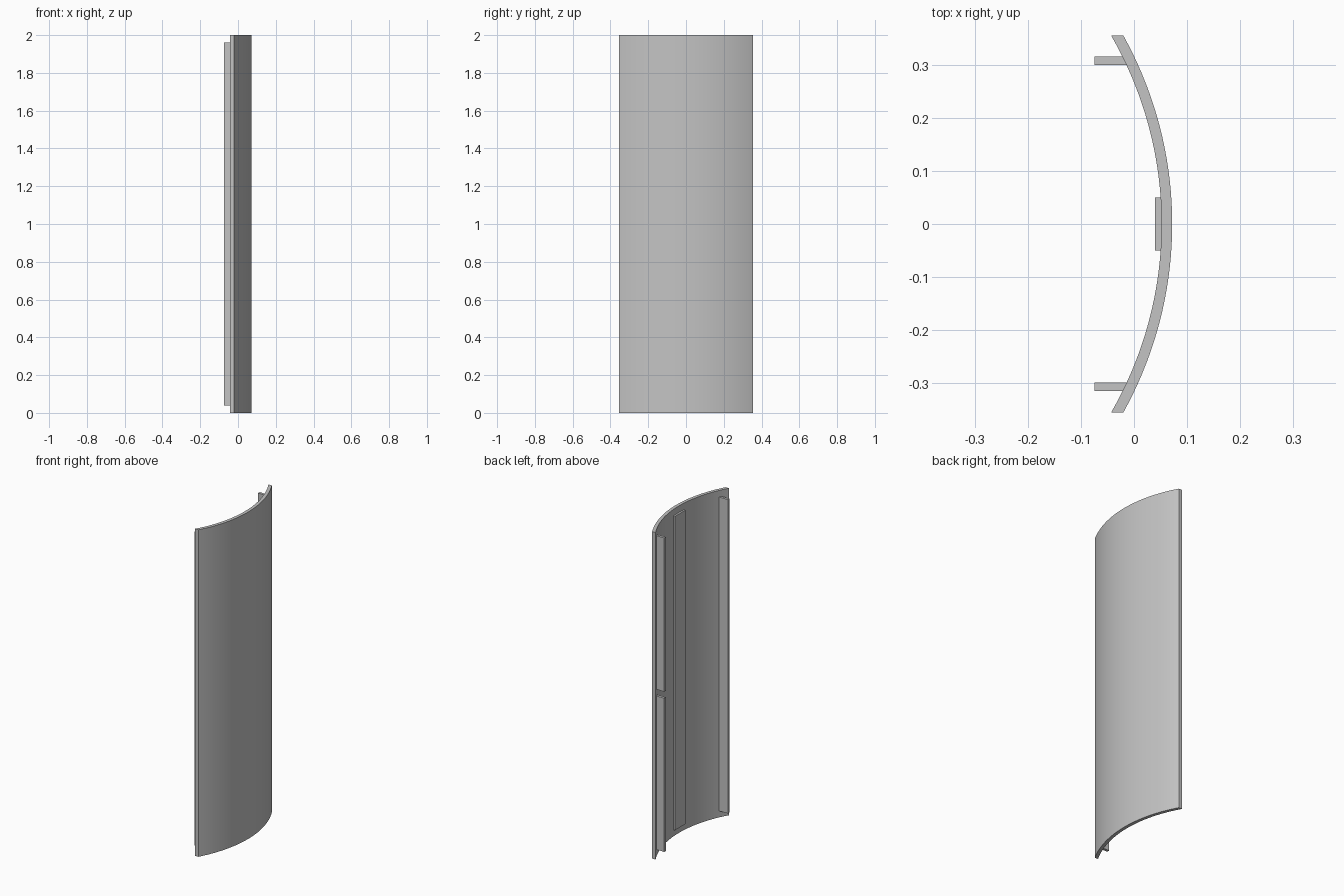
import bpy, bmesh, math

if "Cube" in bpy.data.objects:
    bpy.data.objects.remove(bpy.data.objects["Cube"])

grey = bpy.data.materials.new("light_grey")
grey.diffuse_color = (0.55, 0.55, 0.55, 1)
grey.use_nodes = True
grey.node_tree.nodes["Principled BSDF"].inputs["Base Color"].default_value = grey.diffuse_color

HALF_W, HEIGHT = 0.355, 2.0
R_OUT, R_IN, CX = 0.731, 0.711, -0.659
Z0, Z1 = 0.04, 1.96


def add_prism(name, outline, z0, z1, smooth=False):
    """Extrude a closed plan outline from z0 to z1."""
    bm = bmesh.new()
    face = bm.faces.new([bm.verts.new((x, y, z0)) for x, y in outline])
    ext = bmesh.ops.extrude_face_region(bm, geom=[face])
    top = [v for v in ext["geom"] if isinstance(v, bmesh.types.BMVert)]
    bmesh.ops.translate(bm, verts=top, vec=(0, 0, z1 - z0))
    bmesh.ops.recalc_face_normals(bm, faces=bm.faces)
    mesh = bpy.data.meshes.new(name)
    bm.to_mesh(mesh)
    bm.free()
    mesh.materials.append(grey)
    obj = bpy.data.objects.new(name, mesh)
    bpy.context.collection.objects.link(obj)
    if smooth:
        bpy.ops.object.select_all(action='DESELECT')
        obj.select_set(True)
        bpy.context.view_layer.objects.active = obj
        bpy.ops.object.shade_smooth_by_angle(angle=math.radians(30))
    return obj


def arc(radius, n=36):
    """Arc about (CX, 0) whose ends lie on y = -HALF_W and y = HALF_W."""
    a = math.asin(HALF_W / radius)
    angles = [-a + 2 * a * i / n for i in range(n + 1)]
    return [(CX + radius * math.cos(t), radius * math.sin(t)) for t in angles]


def rect(x0, x1, y0, y1):
    return [(x0, y0), (x1, y0), (x1, y1), (x0, y1)]


# Curved panel with ends cut square
add_prism("curved_panel", arc(R_OUT) + arc(R_IN)[::-1], 0, HEIGHT, smooth=True)

# Flat strip down the middle of the hollow side
add_prism("centre_strip", rect(0.04, 0.053, -0.05, 0.05), Z0, Z1)

# Fins near the edges: one unbroken, one split at mid height
add_prism("front_fin", rect(-0.074, -0.012, -0.315, -0.299), Z0, Z1)
back = rect(-0.074, -0.012, 0.3, 0.316)
add_prism("back_fin_lower", back, Z0, 0.98)
add_prism("back_fin_upper", back, 1.02, Z1)
